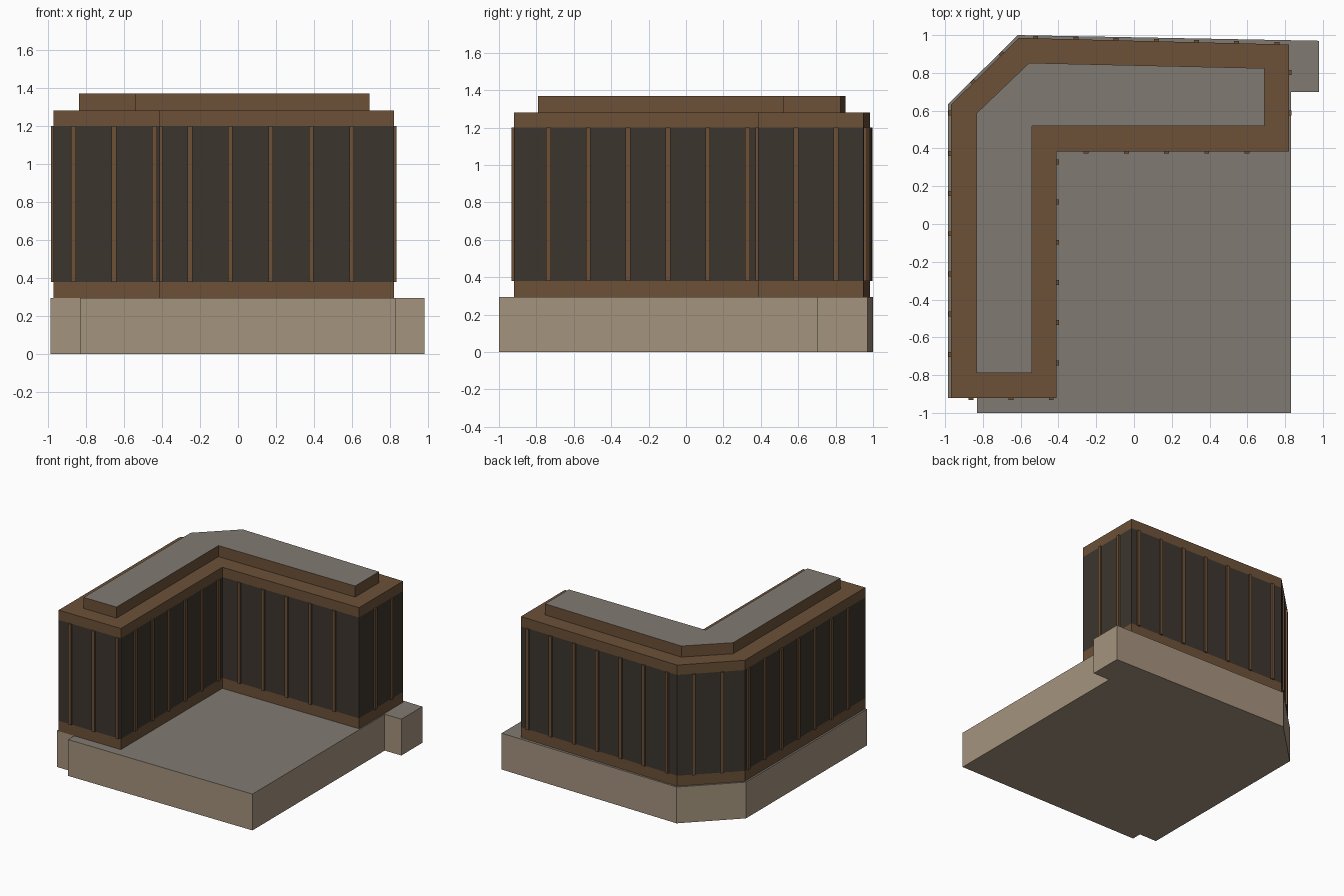
import bpy, bmesh
from mathutils import Vector, Matrix

if "Cube" in bpy.data.objects:
    bpy.data.objects.remove(bpy.data.objects["Cube"])


def material(name, rgb):
    m = bpy.data.materials.new(name)
    m.diffuse_color = (*rgb, 1)
    m.use_nodes = True
    m.node_tree.nodes["Principled BSDF"].inputs["Base Color"].default_value = m.diffuse_color
    return m


TAN = material("tan_stone", (0.375, 0.292, 0.208))
GREY = material("grey_paving", (0.216, 0.198, 0.171))
BROWN = material("brown_trim", (0.150, 0.082, 0.039))
DARK = material("dark_panel", (0.046, 0.036, 0.028))


def finish(name, bm, mats):
    me = bpy.data.meshes.new(name)
    bm.to_mesh(me)
    bm.free()
    for m in mats:
        me.materials.append(m)
    ob = bpy.data.objects.new(name, me)
    bpy.context.collection.objects.link(ob)
    return ob


def prism(name, outline, z0, z1, side, top=None, bottom=False):
    """Extruded counter-clockwise outline; top is its cap material."""
    bm = bmesh.new()
    lo = [bm.verts.new((x, y, z0)) for x, y in outline]
    hi = [bm.verts.new((x, y, z1)) for x, y in outline]
    n = len(outline)
    for i in range(n):
        j = (i + 1) % n
        bm.faces.new((lo[i], lo[j], hi[j], hi[i]))
    if top:
        bm.faces.new(hi).material_index = 1
    if bottom:
        bm.faces.new(lo[::-1])
    return finish(name, bm, [side, top or side])


# Plinth with chamfered back-left corner and corner steps
BASE = [(-0.83, -1.0), (0.83, -1.0), (0.83, 0.70), (0.98, 0.70), (0.98, 0.97),
        (-0.615, 1.0), (-0.985, 0.635), (-0.985, -0.92), (-0.83, -0.92)]
prism("plinth", BASE, 0, 0.295, TAN, GREY, bottom=True)

# L-shaped building: lower band, panel wall, upper band
WALL = [(-0.97, -0.92), (-0.41, -0.92), (-0.41, 0.385), (0.82, 0.385),
        (0.82, 0.95), (-0.61, 0.985), (-0.97, 0.63)]
prism("lower_band", WALL, 0.295, 0.38, BROWN)
prism("panel_wall", WALL, 0.38, 1.20, DARK)
prism("upper_band", WALL, 1.20, 1.28, BROWN, BROWN)

# Raised roof block
ROOF = [(-0.835, -0.79), (-0.54, -0.79), (-0.54, 0.52), (0.69, 0.52),
        (0.69, 0.825), (-0.555, 0.853), (-0.835, 0.585)]
prism("roof_block", ROOF, 1.28, 1.37, BROWN, GREY)

# Mullions spaced evenly along the whole perimeter, skipping corners
STEP, WIDTH, OUT = 0.2128, 0.026, 0.013
bm = bmesh.new()
s = STEP / 2
for i, a in enumerate(WALL):
    a, b = Vector(a), Vector(WALL[(i + 1) % len(WALL)])
    length = (b - a).length
    d = (b - a) / length
    while s < length:
        if min(s, length - s) > 0.02:
            p = a + d * s
            rot = Matrix.Rotation(Vector((1, 0)).angle_signed(d) * -1, 4, 'Z')
            bmesh.ops.create_cube(
                bm, size=1,
                matrix=Matrix.Translation((p.x, p.y, 0.79)) @ rot
                @ Matrix.Diagonal((WIDTH, OUT * 2, 0.82, 1)))
        s += STEP
    s -= length
finish("mullions", bm, [BROWN])
